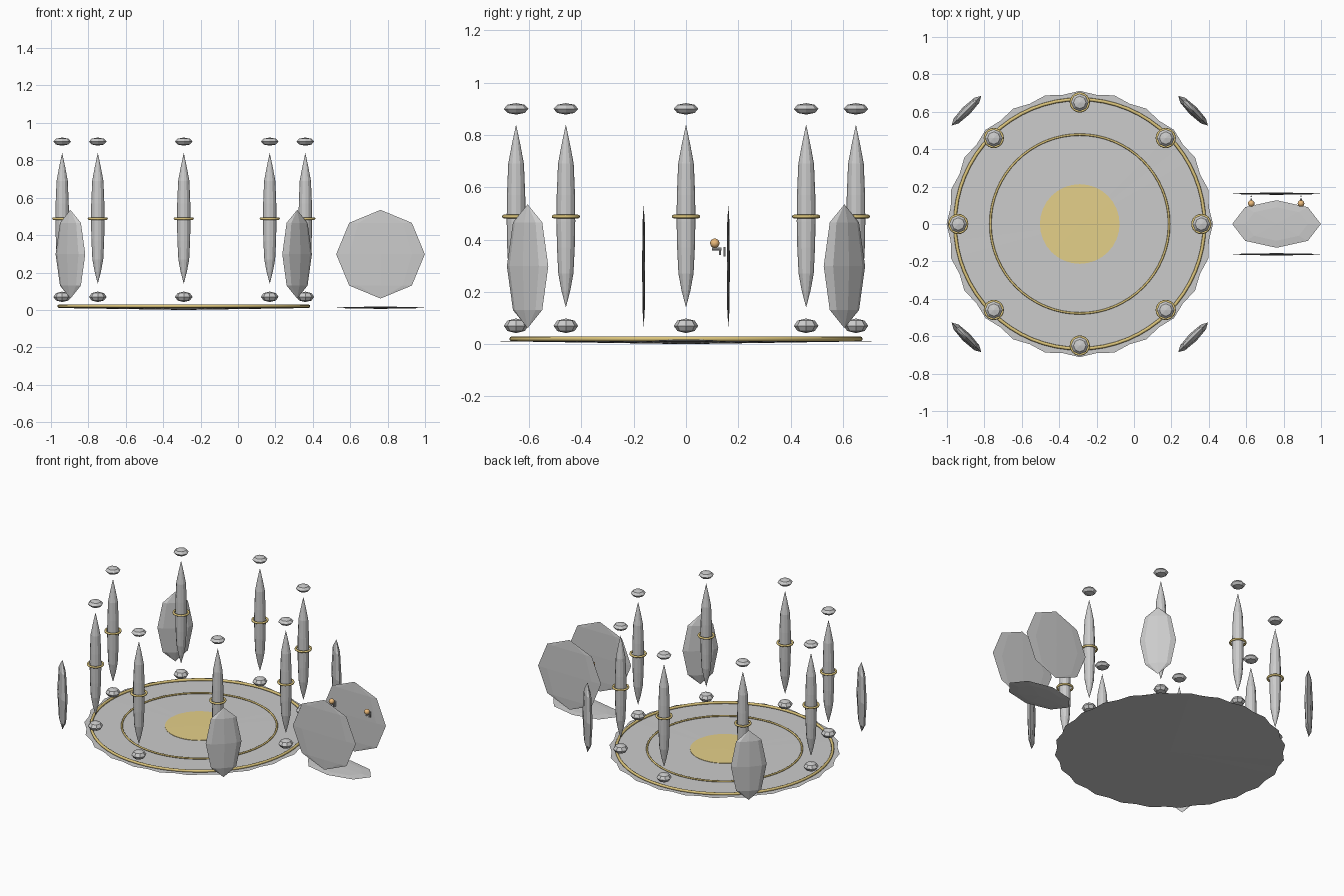
import bpy, bmesh
from math import pi, cos, sin, radians
from mathutils import Matrix, Vector

if "Cube" in bpy.data.objects:
    bpy.data.objects.remove(bpy.data.objects["Cube"])

CX = -0.29  # centre of the round floor


def material(name, rgb):
    m = bpy.data.materials.new(name)
    m.diffuse_color = (*rgb, 1)
    m.use_nodes = True
    m.node_tree.nodes["Principled BSDF"].inputs["Base Color"].default_value = m.diffuse_color
    return m


gold = material("gold", (0.72, 0.56, 0.2))
pale_gold = material("pale_gold", (0.78, 0.63, 0.25))
amber = material("amber", (0.85, 0.5, 0.2))


def finish(name, bm, mat=None, smooth=False):
    bmesh.ops.recalc_face_normals(bm, faces=bm.faces)
    me = bpy.data.meshes.new(name)
    bm.to_mesh(me)
    bm.free()
    for p in me.polygons:
        p.use_smooth = smooth
    ob = bpy.data.objects.new(name, me)
    bpy.context.collection.objects.link(ob)
    if mat:
        me.materials.append(mat)
    return ob


def ellipsoid(name, loc, size, seg=8, rings=4, turn=0, mat=None, smooth=False):
    bm = bmesh.new()
    bmesh.ops.create_uvsphere(bm, u_segments=seg, v_segments=rings, radius=1)
    mtx = Matrix.Translation(loc) @ Matrix.Rotation(turn, 4, 'Z') @ Matrix.Diagonal((*size, 1))
    bm.transform(mtx)
    return finish(name, bm, mat, smooth)


def lathe(name, profile, loc, seg, mat=None, smooth=False):
    bm = bmesh.new()
    vs = [bm.verts.new((r, 0, z)) for r, z in profile]
    es = [bm.edges.new(p) for p in zip(vs, vs[1:])]
    bmesh.ops.spin(bm, geom=vs + es, cent=(0, 0, 0), axis=(0, 0, 1), angle=2 * pi, steps=seg)
    bmesh.ops.remove_doubles(bm, verts=bm.verts, dist=1e-5)
    bm.transform(Matrix.Translation(loc))
    return finish(name, bm, mat, smooth)


def ring(name, loc, major, minor, seg, mat):
    prof = [(major + minor * cos(a * pi / 4), minor * sin(a * pi / 4)) for a in range(9)]
    return lathe(name, prof, loc, seg, mat, True)


def rod(name, a, b, r):
    a, b = Vector(a), Vector(b)
    bm = bmesh.new()
    bmesh.ops.create_cone(bm, cap_ends=True, segments=8, radius1=r, radius2=r, depth=(b - a).length)
    bm.transform(Matrix.Translation((a + b) / 2) @ (b - a).to_track_quat('Z', 'Y').to_matrix().to_4x4())
    return finish(name, bm)


# thin floor, a shallow lens with a ragged rim
bm = bmesh.new()
top = bm.verts.new((CX, 0, 0.016))
low = bm.verts.new((CX, 0, 0.0))
rim = []
for i in range(48):
    a = 2 * pi * i / 48
    r = 0.712 if i % 2 == 0 else 0.696
    rim.append(bm.verts.new((CX + r * cos(a), r * sin(a), 0.011)))
for p, q in zip(rim, rim[1:] + rim[:1]):
    bm.faces.new((p, q, top))
    bm.faces.new((q, p, low))
finish("floor", bm)

# gold inlays on the floor
ring("outer_floor_ring", (CX, 0, 0.020), 0.667, 0.009, 64, gold)
ring("inner_floor_ring", (CX, 0, 0.017), 0.478, 0.006, 64, gold)
lathe("centre_inlay", [(0, 0.0185), (0.213, 0.0170), (0.213, 0.012), (0, 0.012)], (CX, 0, 0), 32, pale_gold)

# eight floating spindles with a collar and a bead above and below
spindle = [(0, 0.14), (0.017, 0.205), (0.029, 0.27), (0.034, 0.37), (0.036, 0.47),
           (0.035, 0.57), (0.030, 0.69), (0.016, 0.765), (0, 0.84)]
for i in range(8):
    a = i * pi / 4
    x, y = CX + 0.65 * cos(a), 0.65 * sin(a)
    lathe("spindle", spindle, (x, y, 0), 12)
    ring("collar", (x, y, 0.488), 0.047, 0.007, 24, gold)
    ellipsoid("upper_bead", (x, y, 0.90), (0.047, 0.047, 0.022))
    ellipsoid("lower_bead", (x, y, 0.07), (0.047, 0.047, 0.028))

# four standing slabs at the diagonals
for i in range(4):
    a = pi / 4 + i * pi / 2
    ellipsoid("corner_slab", (CX + 0.857 * cos(a), 0.857 * sin(a), 0.298), (0.026, 0.112, 0.237), turn=a)

# side alcove: two upright plates and a base plate
for y in (-0.162, 0.162):
    ellipsoid("side_plate", (0.762, y, 0.298), (0.237, 0.006, 0.237))
ellipsoid("side_base", (0.762, 0, 0.012), (0.237, 0.127, 0.006))

# two small lamps on brackets from the back plate
for x in (0.627, 0.893):
    ellipsoid("lamp", (x, 0.11, 0.386), (0.018, 0.018, 0.018), 12, 8, mat=amber, smooth=True)
    rod("lamp_arm", (x, 0.10, 0.364), (x, 0.135, 0.364), 0.005)
    rod("lamp_peg", (x, 0.130, 0.34), (x, 0.130, 0.366), 0.003)
    rod("lamp_mount", (x, 0.148, 0.335), (x, 0.148, 0.372), 0.004)
